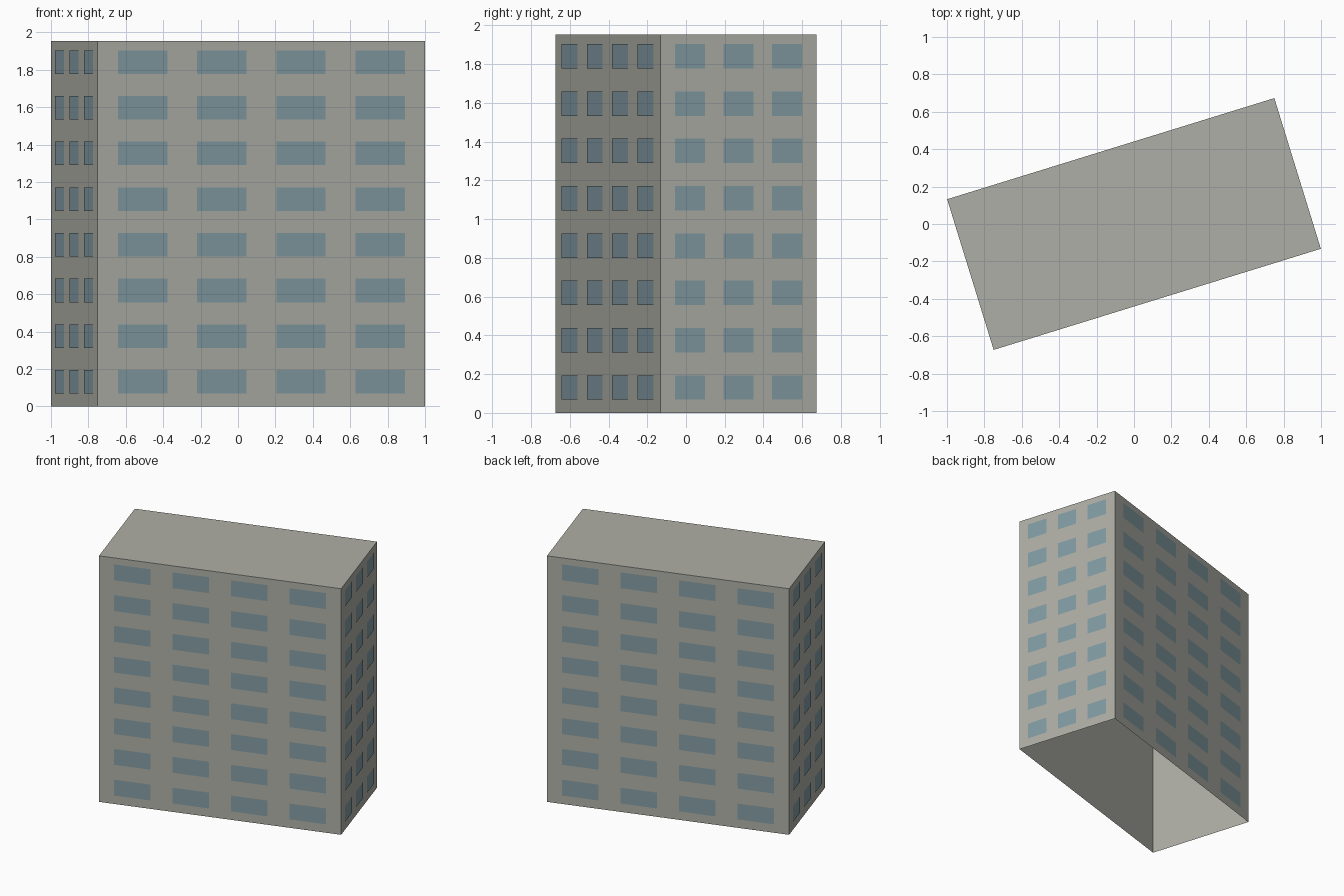
import bpy, bmesh, math
from mathutils import Matrix, Vector

cube = bpy.data.objects.get("Cube")
if cube:
    bpy.data.objects.remove(cube, do_unlink=True)

LENGTH, WIDTH, HEIGHT = 1.831, 0.843, 1.954
TURN = Matrix.Rotation(math.radians(17.17), 4, 'Z')
FLOORS = 8
STOREY = HEIGHT / FLOORS


def material(name, rgb):
    mat = bpy.data.materials.new(name)
    mat.use_nodes = True
    mat.diffuse_color = (*rgb, 1)
    mat.node_tree.nodes["Principled BSDF"].inputs["Base Color"].default_value = (*rgb, 1)
    return mat


def add_object(name, bm, mat):
    bm.transform(TURN)
    mesh = bpy.data.meshes.new(name)
    bm.to_mesh(mesh)
    bm.free()
    mesh.materials.append(mat)
    obj = bpy.data.objects.new(name, mesh)
    bpy.context.collection.objects.link(obj)
    return obj


concrete = material("warm grey concrete", (0.43, 0.43, 0.385))
glass = material("blue grey glass", (0.225, 0.33, 0.37))

# Building shell: a plain block, open underneath
bm = bmesh.new()
bmesh.ops.create_cube(bm, size=1, matrix=Matrix.Translation((0, 0, HEIGHT / 2))
                      @ Matrix.Diagonal((LENGTH, WIDTH, HEIGHT, 1)))
bm.faces.ensure_lookup_table()
bottom = [f for f in bm.faces if f.normal.z < -0.5]
bmesh.ops.delete(bm, geom=bottom, context='FACES_ONLY')
add_object("building_shell", bm, concrete)


# Window panes: a regular grid of flat plates on one wall
def window_wall(name, quarter_turns, span, depth, columns, margin, pane):
    bm = bmesh.new()
    turn = Matrix.Rotation(quarter_turns * math.pi / 2, 4, 'Z')
    pitch = (1 - 2 * margin - pane) / (columns - 1)
    y = -depth / 2 - 0.003
    for floor in range(FLOORS):
        low, high = floor * STOREY + 0.068, floor * STOREY + 0.194
        for column in range(columns):
            left = (margin + column * pitch - 0.5) * span
            right = left + pane * span
            corners = [(left, y, low), (right, y, low), (right, y, high), (left, y, high)]
            bm.faces.new([bm.verts.new(turn @ Vector(c)) for c in corners])
    add_object(name, bm, glass)


for name, turns in (("front_windows", 0), ("back_windows", 2)):
    window_wall(name, turns, LENGTH, WIDTH, 4, 0.062, 0.151)
for name, turns in (("left_windows", 1), ("right_windows", 3)):
    window_wall(name, turns, WIDTH, LENGTH, 3, 0.093, 0.192)
